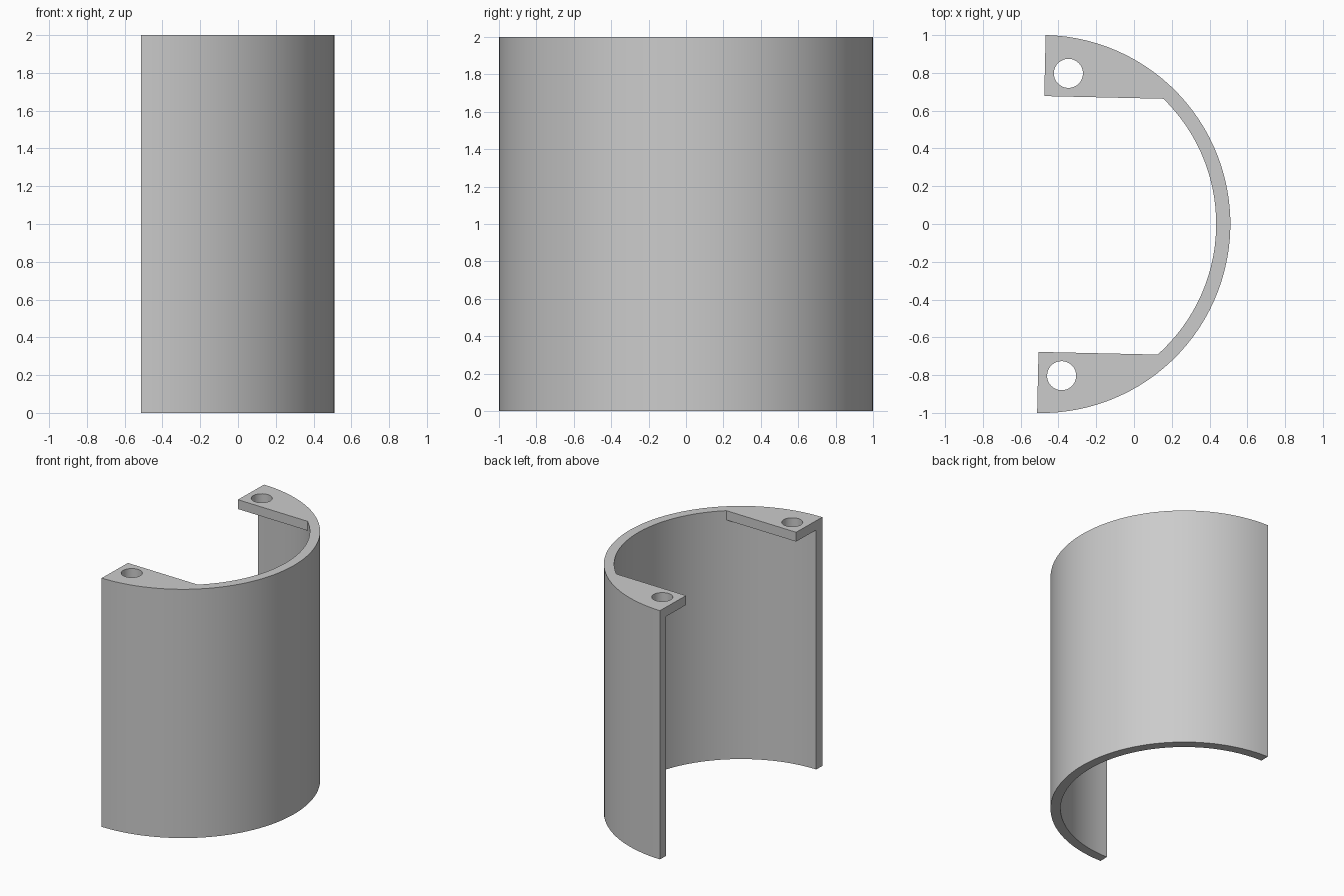
import bpy, bmesh, math
from mathutils import Matrix

cube = bpy.data.objects.get("Cube")
if cube:
    bpy.data.objects.remove(cube, do_unlink=True)

OUTER, INNER, HEIGHT = 1.0, 0.925, 2.0
TAB_T, TAB_EDGE = 0.075, 0.677
HOLE_X, HOLE_Y, HOLE_R = 0.125, 0.80, 0.077
SEGMENTS = 56
# The shell is centred on its arc, then shifted and turned slightly
PLACE = Matrix.Translation((-0.49, 0, 0)) @ Matrix.Rotation(-0.0225, 4, 'Z')

grey = bpy.data.materials.new("plain grey")
grey.use_nodes = True
colour = (0.6, 0.6, 0.6, 1)
grey.diffuse_color = colour
grey.node_tree.nodes["Principled BSDF"].inputs["Base Color"].default_value = colour


def arc(radius, start, end, count):
    steps = [start + (end - start) * i / count for i in range(count + 1)]
    return [(radius * math.cos(a), radius * math.sin(a)) for a in steps]


def prism(name, outline, z0, z1):
    """Extrude a closed outline upward into a solid."""
    bm = bmesh.new()
    face = bm.faces.new([bm.verts.new((x, y, z0)) for x, y in outline])
    top = bmesh.ops.extrude_face_region(bm, geom=[face])["geom"]
    bmesh.ops.translate(bm, vec=(0, 0, z1 - z0),
                        verts=[g for g in top if isinstance(g, bmesh.types.BMVert)])
    bmesh.ops.recalc_face_normals(bm, faces=bm.faces)
    mesh = bpy.data.meshes.new(name)
    bm.to_mesh(mesh)
    bm.free()
    mesh.materials.append(grey)
    obj = bpy.data.objects.new(name, mesh)
    obj.matrix_world = PLACE
    bpy.context.collection.objects.link(obj)
    return obj


def combine(target, tool, operation):
    """Apply a boolean and discard the tool."""
    bpy.context.view_layer.objects.active = target
    mod = target.modifiers.new(operation.lower(), 'BOOLEAN')
    mod.operation, mod.solver, mod.object = operation, 'EXACT', tool
    bpy.ops.object.modifier_apply(modifier=mod.name)
    bpy.data.objects.remove(tool, do_unlink=True)


# Half-round shell wall
quarter = math.pi / 2
shell = prism("half_round_shell",
              arc(OUTER, -quarter, quarter, SEGMENTS) + arc(INNER, quarter, -quarter, SEGMENTS),
              0, HEIGHT)

# Mounting tabs at the top of each end, each with a screw hole
embed = (OUTER + INNER) / 2
corner = math.asin(TAB_EDGE / embed)
for side in (1, -1):
    outline = [(0, TAB_EDGE)] + arc(embed, corner, quarter, 16)
    tab = prism("mounting_tab", [(x, y * side) for x, y in outline], HEIGHT - TAB_T, HEIGHT)
    combine(shell, tab, 'UNION')
    circle = arc(HOLE_R, 0, 2 * math.pi, 32)[:-1]
    hole = prism("hole_cutter", [(HOLE_X + x, HOLE_Y * side + y) for x, y in circle],
                 HEIGHT - 2 * TAB_T, HEIGHT + TAB_T)
    combine(shell, hole, 'DIFFERENCE')

# Smooth the curved walls and keep the rims crisp
bpy.ops.object.select_all(action='DESELECT')
shell.select_set(True)
bpy.context.view_layer.objects.active = shell
bpy.ops.object.shade_smooth_by_angle(angle=math.radians(30))
